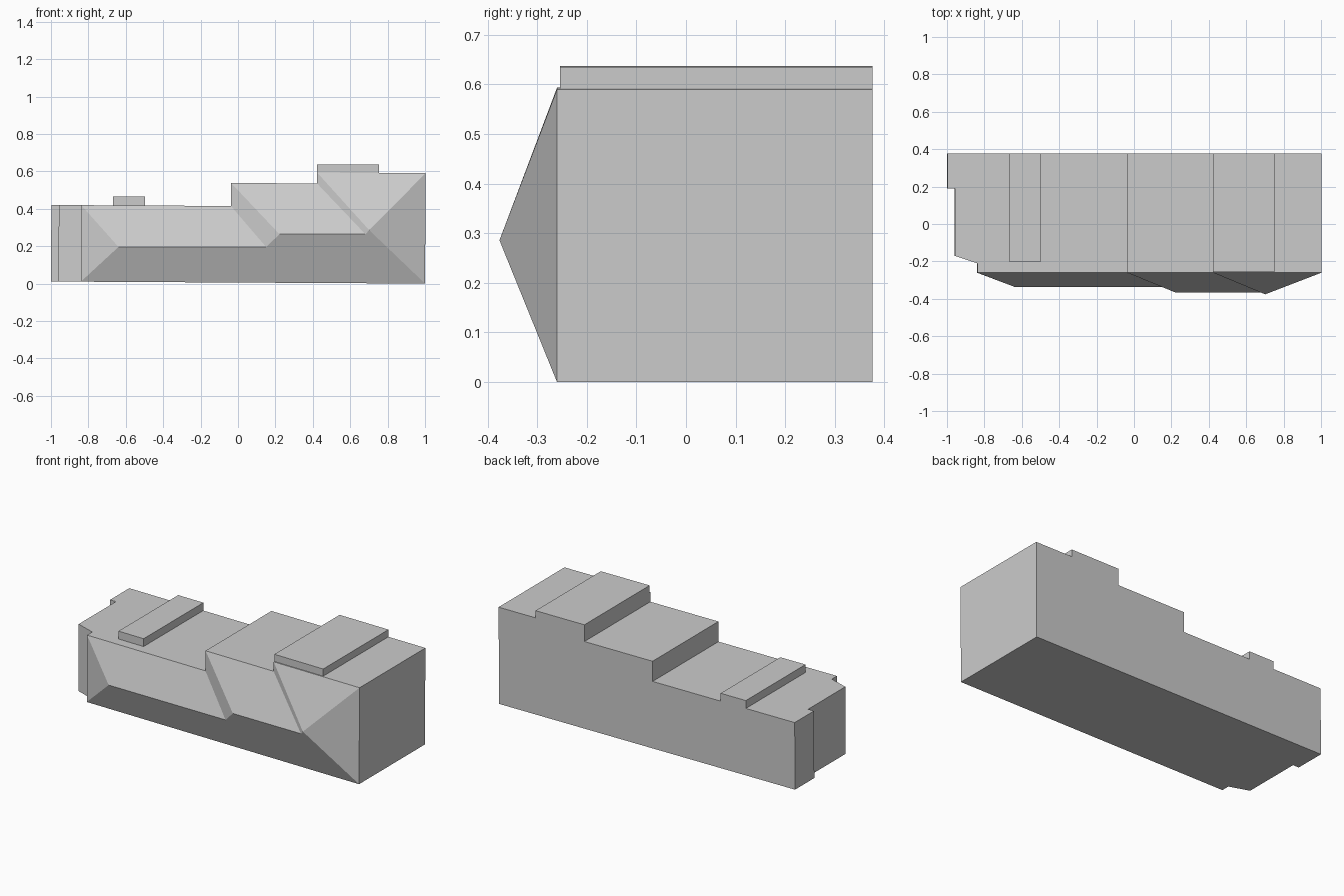
import bpy, bmesh

if "Cube" in bpy.data.objects:
    bpy.data.objects.remove(bpy.data.objects["Cube"])

LEAN = 0.0055                      # the whole model tips very slightly down to the right
BACK, FRONT = 0.376, -0.26         # main wall planes
LOW, MID, TALL = 0.409, 0.532, 0.59  # three roof levels
STEP1, STEP2 = -0.04, 0.42         # roof step positions


def make(name, faces):
    """Build a flat-shaded mesh from polygons given as point lists."""
    bm = bmesh.new()
    for pts in faces:
        bm.faces.new([bm.verts.new(p) for p in pts])
    bmesh.ops.remove_doubles(bm, verts=bm.verts, dist=1e-5)
    bmesh.ops.recalc_face_normals(bm, faces=bm.faces)
    mesh = bpy.data.meshes.new(name)
    bm.to_mesh(mesh)
    bm.free()
    ob = bpy.data.objects.new(name, mesh)
    ob.location.z = LEAN
    ob.rotation_euler.y = LEAN
    bpy.context.collection.objects.link(ob)
    return ob


def roof_cap(name, x0, x1, y0, z0, z1):
    """Open-bottomed slab resting on a roof."""
    plan = [(x0, y0), (x1, y0), (x1, BACK), (x0, BACK)]
    faces = [[(x, y, z1) for x, y in plan]]
    for a, b in zip(plan, plan[1:] + plan[:1]):
        faces.append([(*a, z0), (*b, z0), (*b, z1), (*a, z1)])
    make(name, faces)


# Stepped left end in plan, back to front
left_plan = [(-1, BACK), (-1, 0.19), (-0.96, 0.19), (-0.96, -0.17),
             (-0.84, -0.21), (-0.84, FRONT)]

# Stepped roof line, left to right (x, z)
roof = [(STEP1, LOW), (STEP1, MID), (STEP2, MID), (STEP2, TALL), (1, TALL)]

faces = []
# Floor, low roof and back wall
faces.append([(x, y, 0) for x, y in left_plan] + [(1, FRONT, 0), (1, BACK, 0)])
faces.append([(x, y, LOW) for x, y in left_plan] + [(STEP1, FRONT, LOW), (STEP1, BACK, LOW)])
faces.append([(x, BACK, z) for x, z in [(-1, 0), (-1, LOW)] + roof + [(1, 0)]])
# Left walls
for a, b in zip(left_plan, left_plan[1:]):
    faces.append([(*a, 0), (*b, 0), (*b, LOW), (*a, LOW)])
# Roof steps and right wall
profile = roof + [(1, 0)]
for (xa, za), (xb, zb) in zip(profile, profile[1:]):
    faces.append([(xa, FRONT, za), (xb, FRONT, zb), (xb, BACK, zb), (xa, BACK, za)])

# Hipped front: each outline edge slopes to the ridge
outline = [(x, FRONT, z) for x, z in [(-0.84, 0), (-0.84, LOW)] + profile]
ridge = [(-0.64, -0.336, 0.187), (0.15, -0.336, 0.19), (0.22, -0.366, 0.26),
         (0.68, -0.366, 0.262), (0.70, -0.376, 0.284)]
faces.append([outline[0], ridge[0], outline[1]])
for i in range(4):
    faces.append([outline[i + 1], ridge[i], ridge[i + 1], outline[i + 2]])
faces.append([outline[5], ridge[4], outline[6]])
faces.append([outline[6], ridge[4], outline[7]])
faces.append([outline[0], outline[7]] + ridge[::-1])
make("stepped_body", faces)

# Raised roof slabs
roof_cap("large_roof_slab", STEP2, 0.75, -0.254, TALL, 0.634)
roof_cap("small_roof_slab", -0.67, -0.50, -0.20, LOW, 0.457)
